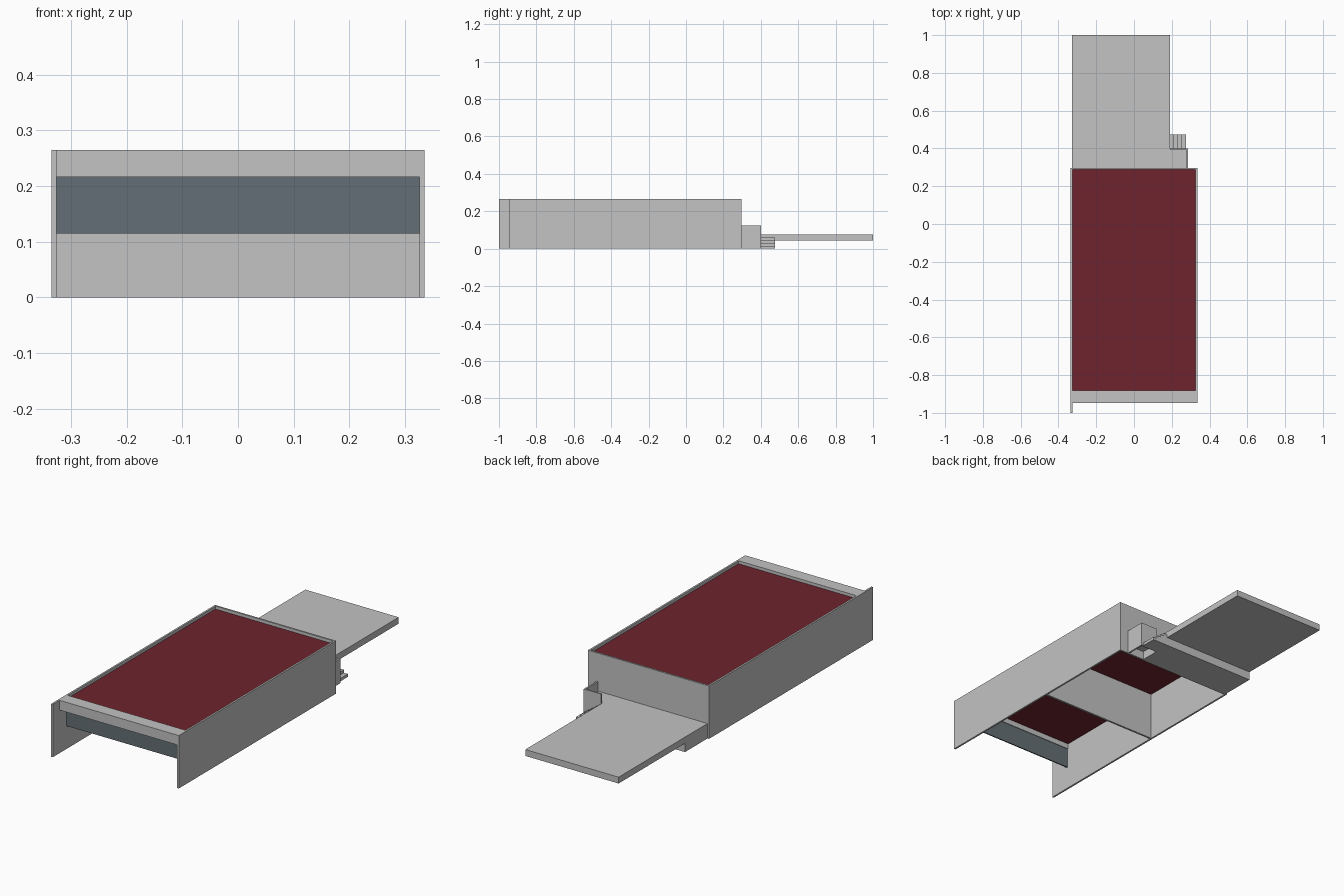
import bpy

if "Cube" in bpy.data.objects:
    bpy.data.objects.remove(bpy.data.objects["Cube"])


def lin(c):
    c /= 255
    return c / 12.92 if c <= 0.04045 else ((c + 0.055) / 1.055) ** 2.4


def material(name, rgb):
    m = bpy.data.materials.new(name)
    m.diffuse_color = (*[lin(v) for v in rgb], 1)
    m.use_nodes = True
    m.node_tree.nodes["Principled BSDF"].inputs["Base Color"].default_value = m.diffuse_color
    return m


GREY = material("light grey", (195, 195, 195))
RED = material("dark red", (111, 36, 46))
GLASS = material("slate glass", (100, 111, 118))


def box(name, x, y, z, mat=GREY):
    """Box from (min, max) ranges on each axis."""
    bpy.ops.mesh.primitive_cube_add(size=1)
    o = bpy.context.object
    o.name = name
    for v in o.data.vertices:
        v.co = [r[0] if c < 0 else r[1] for c, r in zip(v.co, (x, y, z))]
    o.data.materials.append(mat)
    return o


W, T, H = 0.335, 0.009, 0.265     # half width, wall thickness, height
IN = W - T
BACK = 0.297

# Side walls: the left one reaches further forward
box("left_wall", (-W, -IN), (-1, BACK), (0, H))
box("right_wall", (IN, W), (-0.947, BACK), (0, H))

# Cross walls
box("back_wall", (-IN, IN), (BACK - T, BACK), (0, H))
box("partition_wall", (-IN, IN), (-0.27, -0.26), (0, 0.243))

# Roof, front header and window band
box("roof_panel", (-IN, IN), (-0.885, BACK - T), (0.243, 0.25), RED)
box("front_header", (-IN, IN), (-0.947, -0.882), (0.216, H))
box("front_window", (-IN, IN), (-0.891, -0.885), (0.115, 0.216), GLASS)

# Rear deck, landing and the base below them
box("rear_deck", (-0.327, 0.19), (BACK, 1), (0.043, 0.075))
box("landing_floor", (0.19, 0.279), (BACK, 0.392), (0.043, 0.075))
box("deck_base", (-0.327, 0.19), (BACK, 0.475), (0, 0.043))

# Corner railing around the landing
box("landing_side_rail", (0.279, 0.287), (BACK, 0.4), (0, 0.123))
box("landing_back_rail", (0.19, 0.279), (0.392, 0.4), (0, 0.123))

# Stairs going down to the right beside the deck
for i in range(4):
    x = 0.19 + i * 0.0215
    box(f"stair_{i + 1}", (x, x + 0.0215), (0.4, 0.475), (0, 0.06 - i * 0.015))
